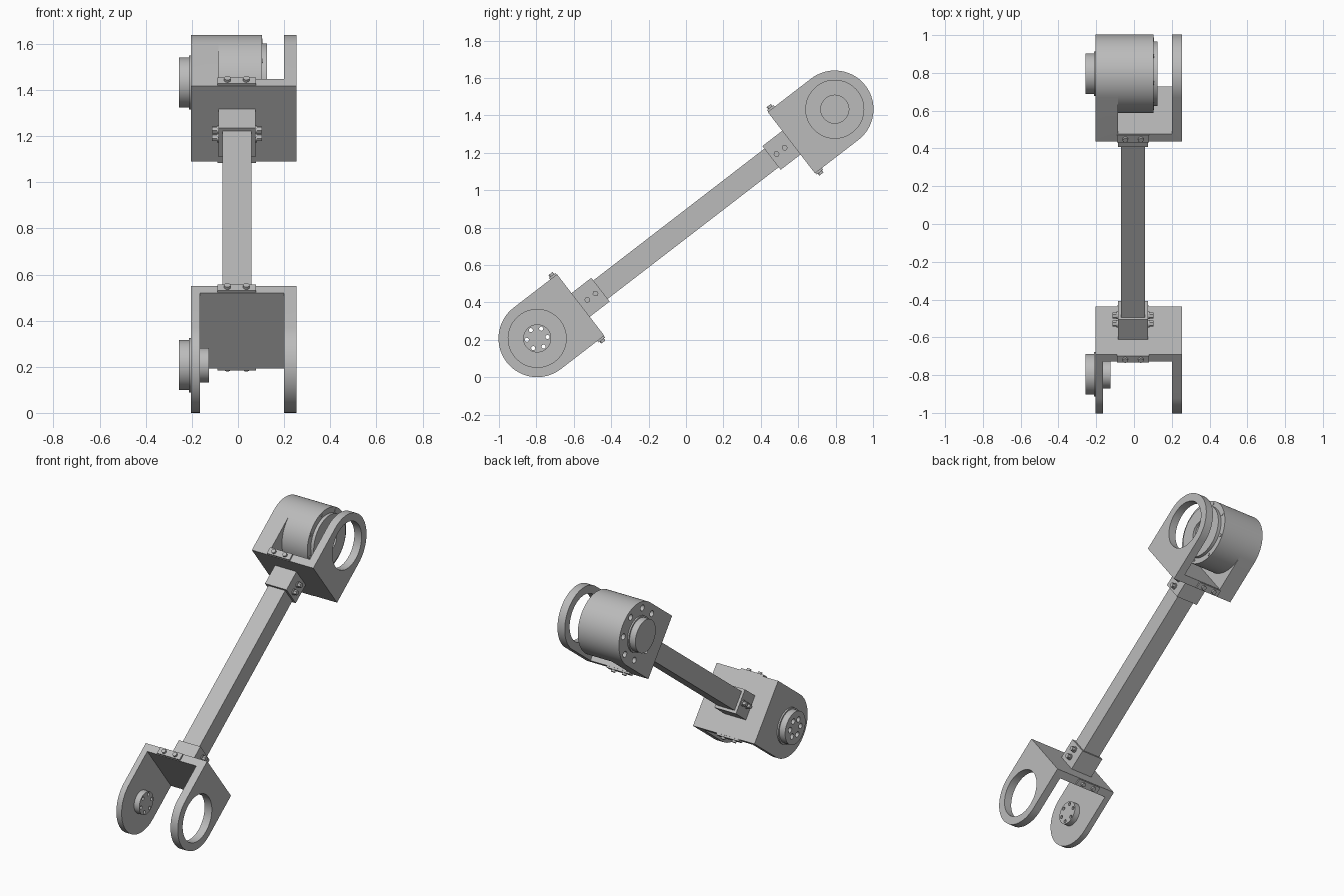
import bpy, bmesh, math
from mathutils import Matrix, Vector

if "Cube" in bpy.data.objects:
    bpy.data.objects.remove(bpy.data.objects["Cube"])

J = 1.004        # joint distance from the middle of the link
R = 0.207        # bracket end radius
BASE = 0.293     # joint centre to outer face of bracket base
WALL = 0.05
CX = -0.005      # link centre line
LEFT, RIGHT = -0.203, 0.254
TILT = Matrix.Translation((0, 0, 0.82)) @ Matrix.Rotation(math.radians(37.6), 4, "X")

grey = bpy.data.materials.new("light_grey_metal")
grey.use_nodes = True
grey.diffuse_color = (0.5, 0.5, 0.5, 1)
grey.node_tree.nodes["Principled BSDF"].inputs["Base Color"].default_value = (0.5, 0.5, 0.5, 1)


def finish(name, bm):
    """Turn a bmesh laid out along y into a tilted object."""
    bmesh.ops.recalc_face_normals(bm, faces=bm.faces)
    mesh = bpy.data.meshes.new(name)
    bm.to_mesh(mesh)
    bm.free()
    mesh.materials.append(grey)
    ob = bpy.data.objects.new(name, mesh)
    ob.matrix_world = TILT
    bpy.context.scene.collection.objects.link(ob)
    return ob


def box(name, x, y, z):
    bm = bmesh.new()
    bmesh.ops.create_cube(bm, size=1)
    for v in bm.verts:
        v.co = Vector([(a + b) / 2 + c * (b - a) for (a, b), c in zip((x, y, z), v.co)])
    return finish(name, bm)


def rod(name, start, end, r, sides=64):
    """Cylinder between two points."""
    a, b = Vector(start), Vector(end)
    bm = bmesh.new()
    bmesh.ops.create_cone(bm, cap_ends=True, segments=sides, radius1=r, radius2=r, depth=(b - a).length)
    turn = (b - a).to_track_quat("Z", "Y").to_matrix().to_4x4()
    bmesh.ops.transform(bm, matrix=Matrix.Translation((a + b) / 2) @ turn, verts=bm.verts)
    return finish(name, bm)


def disc(name, s, x0, x1, r, y=0.0, z=0.0, sides=64):
    """Cylinder along x, placed relative to joint s."""
    return rod(name, (x0, s * J + y, z), (x1, s * J + y, z), r, sides)


def cut(ob, cutters):
    for c in cutters:
        c.hide_render = True
        mod = ob.modifiers.new("cut", "BOOLEAN")
        mod.operation, mod.solver, mod.object = "DIFFERENCE", "EXACT", c
        bpy.context.view_layer.objects.active = ob
        bpy.ops.object.modifier_apply(modifier=mod.name)
        bpy.data.objects.remove(c)


def circle(count, r, phase=0.0):
    for i in range(count):
        a = 2 * math.pi * i / count + phase
        yield r * math.cos(a), r * math.sin(a)


def bracket(name, s, slot_left):
    """Rounded block hollowed into a fork with one ring-shaped arm."""
    inner = s * (J - BASE)
    pts = [(inner, -R)]
    for i in range(41):
        a = -math.pi / 2 + math.pi * i / 40
        pts.append((s * (J + R * math.cos(a)), R * math.sin(a)))
    pts.append((inner, R))
    bm = bmesh.new()
    face = bm.faces.new([bm.verts.new((LEFT, y, z)) for y, z in pts])
    out = bmesh.ops.extrude_face_region(bm, geom=[face])
    moved = [g for g in out["geom"] if isinstance(g, bmesh.types.BMVert)]
    bmesh.ops.translate(bm, verts=moved, vec=(RIGHT - LEFT, 0, 0))
    ob = finish(name, bm)
    ends = sorted((s * (J - BASE + WALL), s * (J + 0.4)))
    cut(ob, [box("slot_cutter", (slot_left, 0.2), ends, (-0.4, 0.4)),
             disc("bore_cutter", s, 0.15, 0.3, 0.155)])
    return ob


parts = {s: n for s, n in ((-1, "lower"), (1, "upper"))}
brackets = {s: bracket(n + "_bracket", s, -0.164 if s < 0 else -0.085) for s, n in parts.items()}

# square link tube
box("link_tube", (CX - 0.0625, CX + 0.0625), (BASE - J, J - BASE), (-0.0625, 0.0625))

for s, n in parts.items():
    # sleeve around the tube end, with side bolts
    ys = sorted((s * (J - BASE), s * (J - 0.427)))
    box(n + "_sleeve", (CX - 0.08, CX + 0.08), ys, (-0.08, 0.08))
    for side in (-1, 1):
        for d in (0.338, 0.393):
            y = s * (J - d)
            x = CX + side * 0.078
            rod(n + "_sleeve_washer", (x, y, 0), (x + side * 0.009, y, 0), 0.02, 24)
            rod(n + "_sleeve_bolt", (x, y, 0), (x + side * 0.03, y, 0), 0.016, 6)
        # clamp strip on the base edge, with two bolts
        y = s * (J - BASE + WALL / 2)
        box(n + "_clamp_strip", (CX - 0.084, CX + 0.084), (y - 0.022, y + 0.022),
            sorted((side * (R - 0.002), side * (R + 0.011))))
        for x in (CX - 0.041, CX + 0.041):
            rod(n + "_clamp_bolt", (x, y, side * R), (x, y, side * (R + 0.024)), 0.014, 24)
    # bearing hub on the solid arm
    disc(n + "_hub_flange", s, -0.213, LEFT + 0.002, 0.118)

# lower hub: one piece through the arm, with counterbored through holes
hub = disc("lower_hub", -1, -0.256, -0.125, 0.075)
cap = disc("lower_hub_cap", -1, -0.256, -0.21, 0.108)
ring = bpy.data.objects["lower_hub_flange"]
cut(brackets[-1], [disc("arm_cutter", -1, -0.3, -0.1, 0.074)])
cut(ring, [disc("ring_cutter", -1, -0.3, -0.1, 0.074)])
cut(cap, [disc("cap_cutter", -1, -0.3, -0.1, 0.074)])
for y, z in circle(6, 0.056, math.radians(30)):
    cut(hub, [disc("hole_cutter", -1, -0.3, -0.1, 0.011, y, z, 20)])
    cut(hub, [disc("counterbore_cutter", -1, -0.3, -0.225, 0.018, y, z, 24)])

# upper hub and motor
disc("upper_hub", 1, -0.256, -0.21, 0.108)
disc("motor_body", 1, -0.087, 0.103, R, sides=80)
flange = disc("motor_flange", 1, 0.1, 0.125, 0.17)
cut(flange, [disc("motor_bore_cutter", 1, 0.108, 0.2, 0.075)])
for y, z in circle(8, 0.188, math.radians(22.5)):
    disc("motor_face_bolt", 1, 0.1, 0.107, 0.01, y, z, 16)
for y, z in circle(8, 0.165, math.radians(22.5)):
    cut(brackets[1], [disc("recess_cutter", 1, -0.3, -0.178, 0.02, y, z, 24)])

# smooth the round surfaces, keep the edges sharp
bpy.ops.object.select_all(action="DESELECT")
for ob in bpy.context.scene.objects:
    if ob.type == "MESH" and grey.name in ob.data.materials:
        ob.select_set(True)
        bpy.context.view_layer.objects.active = ob
bpy.ops.object.shade_smooth_by_angle(angle=math.radians(30))
